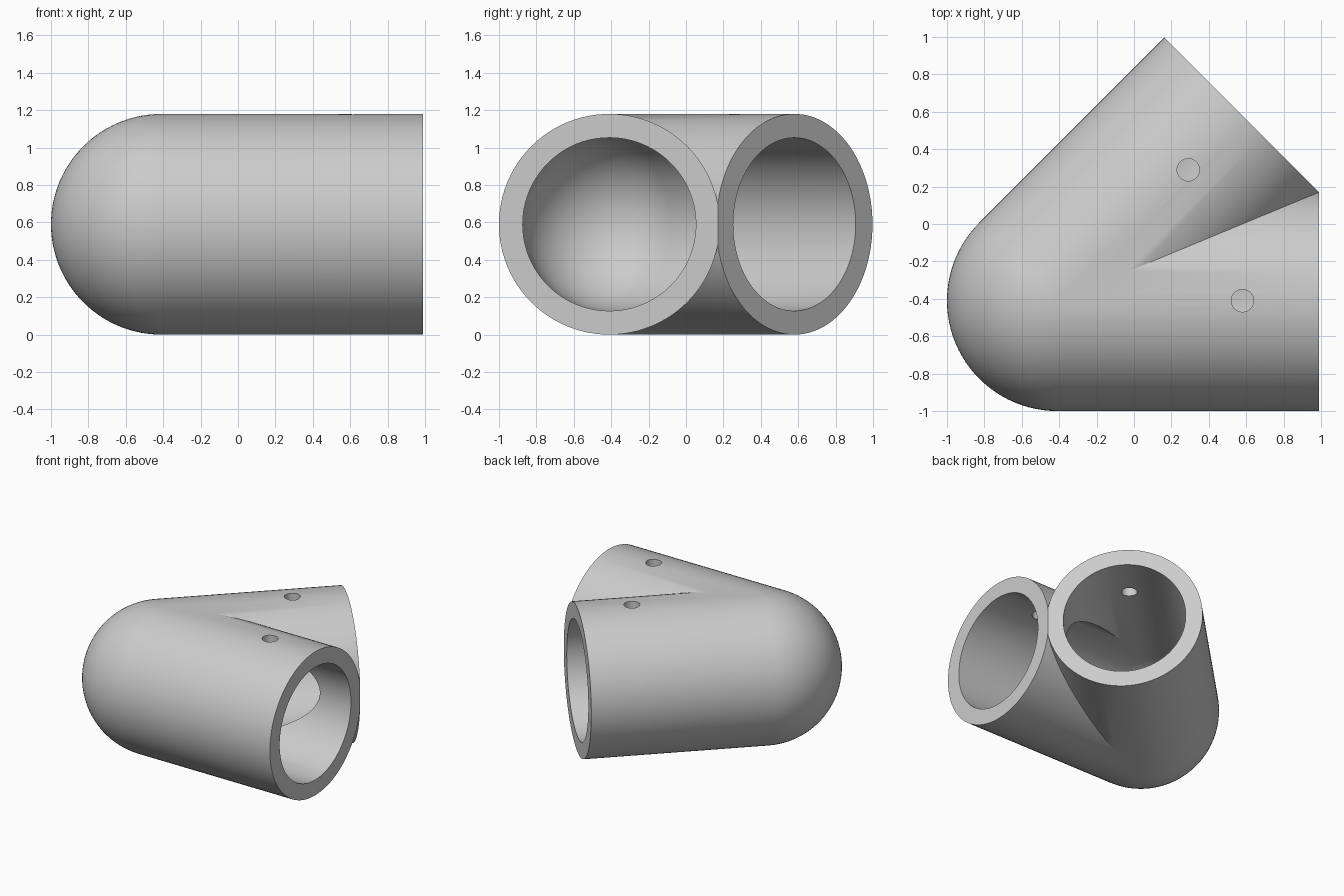
import bpy, bmesh, math
from mathutils import Matrix, Vector

OUTER, INNER, LENGTH = 0.59, 0.463, 1.40   # tube radii and arm length
HOLE_RADIUS, HOLE_AT = 0.06, 0.99          # screw hole in each arm
CENTRE = Vector((-0.41, -0.41, 0.59))      # shared centre of the domed corner
HALF_ANGLE = math.radians(22.5)
SEGMENTS, DOME_STEPS = 96, 24

if "Cube" in bpy.data.objects:
    bpy.data.objects.remove(bpy.data.objects["Cube"])

grey = bpy.data.materials.new("light_grey")
grey.use_nodes = True
colour = (0.6, 0.6, 0.6, 1)
grey.diffuse_color = colour
grey.node_tree.nodes["Principled BSDF"].inputs["Base Color"].default_value = colour


def add_object(name, bm):
    mesh = bpy.data.meshes.new(name)
    bm.to_mesh(mesh)
    bm.free()
    mesh.materials.append(grey)
    obj = bpy.data.objects.new(name, mesh)
    bpy.context.collection.objects.link(obj)
    return obj


def dome_profile(radius):
    steps = [i / DOME_STEPS * math.pi / 2 for i in range(DOME_STEPS + 1)]
    arc = [Vector((-radius * math.cos(a), 0, radius * math.sin(a))) for a in steps]
    return arc + [Vector((LENGTH, 0, radius))]


# One hollow arm: a domed tube revolved about its axis
bm = bmesh.new()
points = dome_profile(OUTER) + dome_profile(INNER)[::-1]
verts = [bm.verts.new(p) for p in points]
edges = [bm.edges.new(pair) for pair in zip(verts, verts[1:])]
bmesh.ops.spin(bm, geom=verts + edges, cent=(0, 0, 0), axis=(1, 0, 0),
               angle=math.tau, steps=SEGMENTS, use_merge=False)
bmesh.ops.remove_doubles(bm, verts=bm.verts, dist=1e-4)
bmesh.ops.recalc_face_normals(bm, faces=bm.faces)
fitting = add_object("angled_pipe_fitting", bm)

# Screw hole through the top wall
bm = bmesh.new()
bmesh.ops.create_cone(bm, cap_ends=True, segments=32, radius1=HOLE_RADIUS,
                      radius2=HOLE_RADIUS, depth=0.5,
                      matrix=Matrix.Translation((HOLE_AT, 0, OUTER)))
cutter = add_object("screw_hole_cutter", bm)
cutter.hide_render = True
cut = fitting.modifiers.new("screw_hole", 'BOOLEAN')
cut.operation = 'DIFFERENCE'
cut.solver = 'EXACT'
cut.object = cutter
bpy.context.view_layer.update()
bpy.ops.object.select_all(action='DESELECT')
fitting.select_set(True)
bpy.context.view_layer.objects.active = fitting
bpy.ops.object.modifier_apply(modifier=cut.name)
bpy.data.objects.remove(cutter)

# Trim the arm along the plane between the arms, then mirror it across
bm = bmesh.new()
bm.from_mesh(fitting.data)
bmesh.ops.rotate(bm, verts=bm.verts, cent=(0, 0, 0),
                 matrix=Matrix.Rotation(-HALF_ANGLE, 3, 'Z'))
bmesh.ops.bisect_plane(bm, geom=bm.verts[:] + bm.edges[:] + bm.faces[:],
                       dist=1e-5, plane_co=(0, 0, 0), plane_no=(0, 1, 0),
                       clear_outer=True)
bm.to_mesh(fitting.data)
bm.free()
mirror = fitting.modifiers.new("second_arm", 'MIRROR')
mirror.use_axis = (False, True, False)
mirror.merge_threshold = 0.0005
bpy.ops.object.modifier_apply(modifier=mirror.name)

fitting.location = CENTRE
fitting.rotation_euler.z = HALF_ANGLE
bpy.ops.object.shade_smooth_by_angle(angle=math.radians(30))
